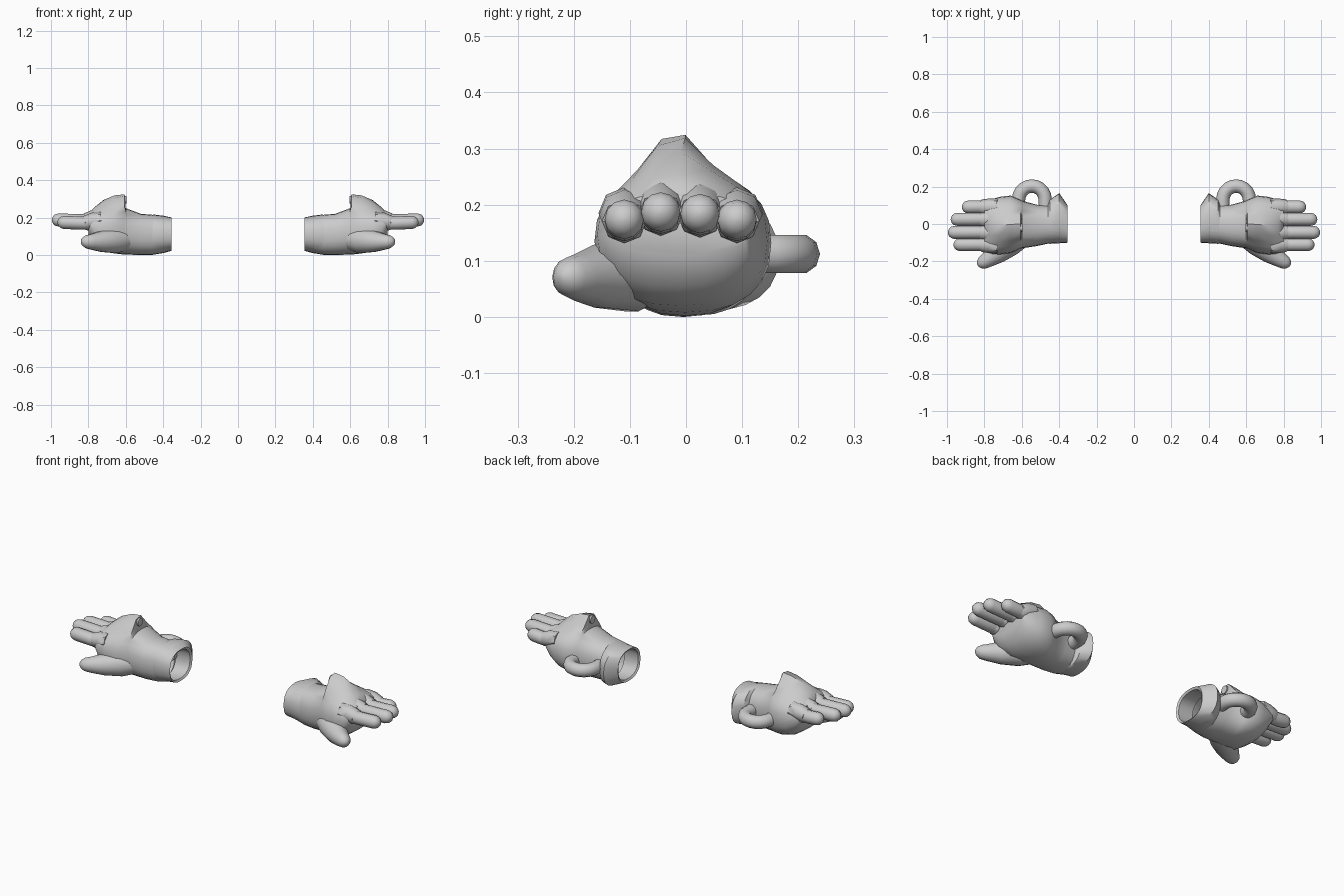
import bpy, bmesh, math
from mathutils import Vector

cube = bpy.data.objects.get("Cube")
if cube:
    bpy.data.objects.remove(cube, do_unlink=True)

grey = bpy.data.materials.new("glove grey")
grey.use_nodes = True
grey.diffuse_color = (0.6, 0.6, 0.6, 1)
grey.node_tree.nodes["Principled BSDF"].inputs["Base Color"].default_value = (0.6, 0.6, 0.6, 1)


def loft(name, rings, cap_start=True, cap_end=True, angle=45):
    """Skin a list of rings and mirror the part to the other hand."""
    bm = bmesh.new()
    loops = [[bm.verts.new(p) for p in ring] for ring in rings]
    for a, b in zip(loops, loops[1:]):
        for i in range(len(a)):
            j = (i + 1) % len(a)
            bm.faces.new((a[i], a[j], b[j], b[i]))
    if cap_start:
        bm.faces.new(loops[0][::-1])
    if cap_end:
        bm.faces.new(loops[-1])
    bmesh.ops.recalc_face_normals(bm, faces=bm.faces)
    mesh = bpy.data.meshes.new(name)
    bm.to_mesh(mesh)
    bm.free()
    mesh.materials.append(grey)
    ob = bpy.data.objects.new(name, mesh)
    bpy.context.collection.objects.link(ob)
    bpy.ops.object.select_all(action="DESELECT")
    ob.select_set(True)
    bpy.context.view_layer.objects.active = ob
    bpy.ops.object.shade_smooth_by_angle(angle=math.radians(angle))
    mirror = ob.modifiers.new("other_hand", "MIRROR")
    mirror.use_mirror_merge = False
    return ob


def section(x, y0, y1, z0, z1, hump=0.0, sides=24, power=2.4):
    """Rounded cross-section of the hand, with an optional ridge on top."""
    ring = []
    for i in range(sides):
        t = 2 * math.pi * i / sides
        c, s = math.cos(t), math.sin(t)
        y = (y0 + y1) / 2 + (y1 - y0) / 2 * math.copysign(abs(c) ** (2 / power), c)
        z = (z0 + z1) / 2 + (z1 - z0) / 2 * math.copysign(abs(s) ** (2 / power), s)
        if s > 0:
            z += hump * math.exp(-((y + 0.02) / 0.06) ** 2)
        ring.append((x, y, z))
    return ring


def tube(name, path, radii, sides=12, cap_start=True, cap_end=True):
    """Round tube along a path with changing radius."""
    pts = [Vector(p) for p in path]
    rings = []
    for k, p in enumerate(pts):
        d = (pts[min(k + 1, len(pts) - 1)] - pts[max(k - 1, 0)]).normalized()
        side = d.cross(Vector((0, 0, 1))).normalized()
        up = side.cross(d)
        rings.append([p + radii[k] * (math.cos(a) * side + math.sin(a) * up)
                      for a in (2 * math.pi * i / sides for i in range(sides))])
    return loft(name, rings, cap_start, cap_end)


# Palm and back of the hand, with the steep ridge facing the wrist
loft("hand_body", [section(*s) for s in (
    (0.40, -0.098, 0.095, 0.015, 0.205),
    (0.46, -0.105, 0.100, 0.000, 0.215),
    (0.52, -0.118, 0.103, 0.000, 0.220),
    (0.60, -0.130, 0.125, 0.002, 0.250),
    (0.606, -0.132, 0.13, 0.002, 0.252, 0.08),
    (0.66, -0.155, 0.152, 0.008, 0.255, 0.07),
    (0.72, -0.163, 0.145, 0.020, 0.250, 0.045),
    (0.77, -0.158, 0.130, 0.055, 0.238, 0.015),
    (0.80, -0.140, 0.120, 0.110, 0.220),
)], cap_start=False)

# Open cuff that flares at the back and folds over the wrist
loft("cuff", [section(*s) for s in (
    (0.45, -0.090, 0.085, 0.02, 0.195),
    (0.362, -0.090, 0.088, 0.032, 0.188),
    (0.355, -0.100, 0.100, 0.022, 0.200),
    (0.40, -0.103, 0.165, 0.010, 0.210),
    (0.45, -0.106, 0.130, 0.002, 0.216),
    (0.462, -0.104, 0.098, 0.004, 0.212),
)], cap_start=False, cap_end=False, angle=35)

# Four fingers, each with a knuckle collar and a rounded tip
fingers = (("index", -0.11, 0.965, 0.17), ("middle", -0.045, 0.995, 0.183),
           ("ring", 0.025, 1.0 - 0.02, 0.18), ("little", 0.091, 0.92, 0.17))
for label, y, tip, z in fingers:
    tube(label + "_knuckle",
         [(0.73, y, z + 0.015), (0.775, y, z + 0.012), (0.815, y, z), (0.818, y, z)],
         [0.046, 0.045, 0.040, 0.034], sides=8)
    r = 0.035
    path = [(0.78, y, z), (0.84, y, z)]
    radii = [r, r]
    for a in (0, 30, 55, 75, 88):
        a = math.radians(a)
        path.append((tip - r + r * math.sin(a), y, z + 0.004))
        radii.append(r * math.cos(a))
    tube(label + "_finger", path, radii)

# Thumb, broad at the palm and rounded at the tip
tube("thumb",
     [(0.58, -0.055, 0.085), (0.66, -0.100, 0.078), (0.73, -0.155, 0.072),
      (0.785, -0.192, 0.070), (0.812, -0.208, 0.071), (0.829, -0.217, 0.072),
      (0.836, -0.221, 0.072)],
     [0.055, 0.070, 0.057, 0.042, 0.035, 0.022, 0.006], sides=14)

# Hose loop from the cuff to the side of the hand
arc = [(0.475, 0.06, 0.11)]
for i in range(11):
    a = math.pi * (1 - i / 10)
    arc.append((0.546 + 0.071 * math.cos(a), 0.13 + 0.073 * math.sin(a), 0.112))
arc.append((0.64, 0.07, 0.12))
tube("hose_loop", arc, [0.036] * len(arc), sides=10)

# Small nozzle on the steep face of the ridge
tube("nozzle", [(0.625, -0.02, 0.295), (0.596, -0.02, 0.295),
                (0.596, -0.02, 0.295 + 0.0001), (0.612, -0.02, 0.295)],
     [0.022, 0.022, 0.014, 0.014], sides=10)
